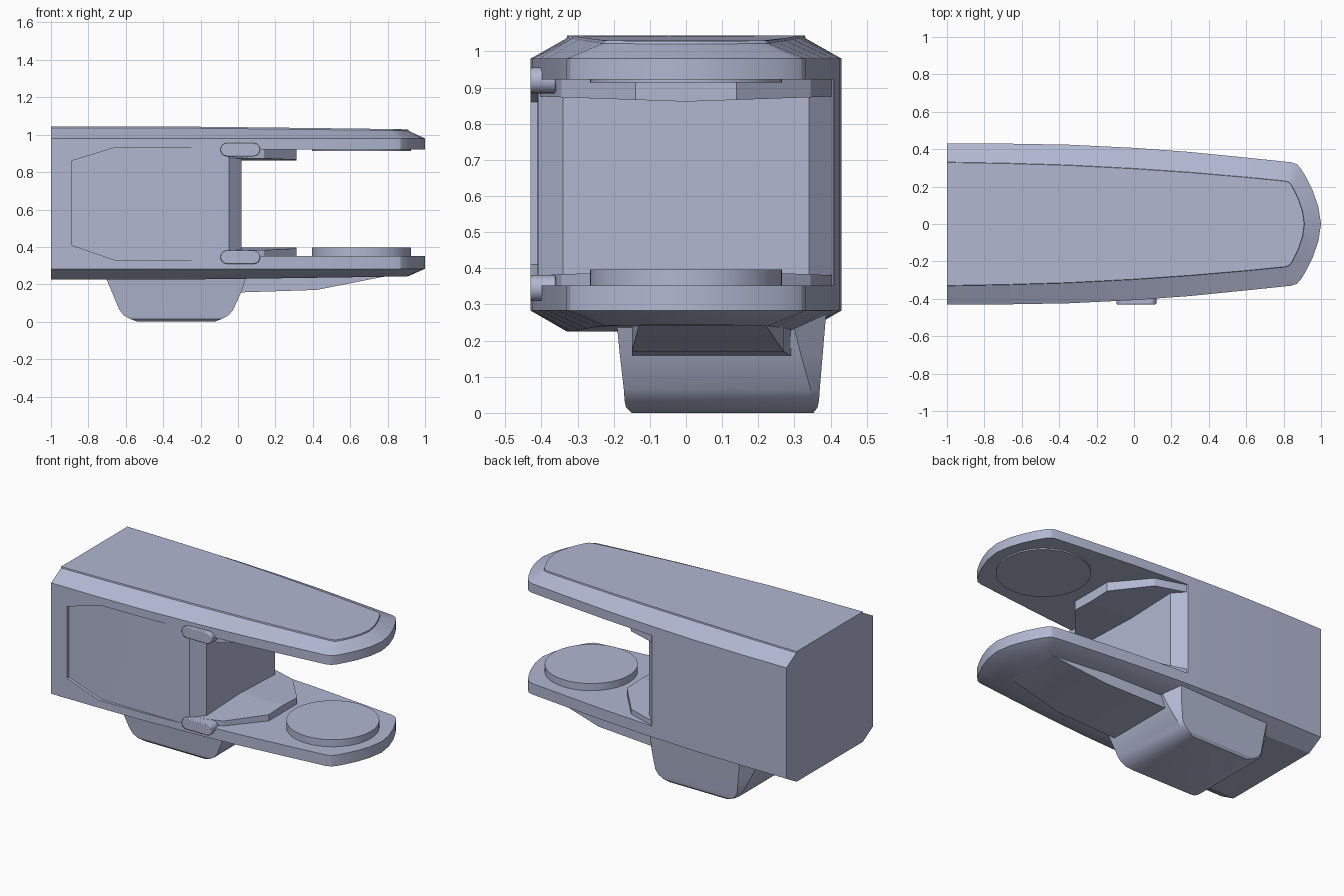
import bpy, bmesh, math

cube = bpy.data.objects.get("Cube")
if cube:
    bpy.data.objects.remove(cube, do_unlink=True)

COLOUR = (0.44, 0.475, 0.64, 1.0)
mat = bpy.data.materials.new("blue_grey")
mat.use_nodes = True
mat.diffuse_color = COLOUR
mat.node_tree.nodes["Principled BSDF"].inputs["Base Color"].default_value = COLOUR


def loft(name, rings):
    """Join equal-length rings of points with quads and cap both ends."""
    bm = bmesh.new()
    vs = [[bm.verts.new(p) for p in ring] for ring in rings]
    n = len(rings[0])
    for a, b in zip(vs, vs[1:]):
        for i in range(n):
            j = (i + 1) % n
            bm.faces.new((a[i], a[j], b[j], b[i]))
    bm.faces.new(vs[0])
    bm.faces.new(vs[-1])
    bmesh.ops.recalc_face_normals(bm, faces=bm.faces)
    me = bpy.data.meshes.new(name)
    bm.to_mesh(me)
    bm.free()
    me.materials.append(mat)
    ob = bpy.data.objects.new(name, me)
    bpy.context.collection.objects.link(ob)
    return ob


def activate(ob):
    bpy.ops.object.select_all(action='DESELECT')
    ob.select_set(True)
    bpy.context.view_layer.objects.active = ob


def cut(ob, cutter):
    cutter.hide_render = True
    mod = ob.modifiers.new("cut", 'BOOLEAN')
    mod.operation = 'DIFFERENCE'
    mod.solver = 'EXACT'
    mod.object = cutter
    activate(ob)
    bpy.ops.object.modifier_apply(modifier=mod.name)
    bpy.data.objects.remove(cutter, do_unlink=True)


def bevel(ob, width, segments=2):
    mod = ob.modifiers.new("bevel", 'BEVEL')
    mod.width = width
    mod.segments = segments
    mod.limit_method = 'ANGLE'
    mod.angle_limit = math.radians(40)


# Main shell: tapered plan outline with chamfered top and bottom rims
half = [(-1, .43), (-.7, .43), (-.35, .424), (0, .407), (.3, .385), (.6, .355),
        (.84, .33), (.87, .32), (.892, .297), (.92, .25), (.955, .18), (.985, .095)]
plan = half + [(1, 0)] + [(x, -y) for x, y in reversed(half)]


def shell_ring(z, inset=0.0, tilt=0.0):
    ring = []
    for x, y in plan:
        ky = 1 - inset * (.235 + .04 * (x + 1))
        dx = .09 * inset * max(0, (x - .76) / .24)
        ring.append((x - dx, y * ky, z + tilt * max(0, x + .3)))
    return ring


shell = loft("body_shell", [
    shell_ring(.225, 1.0, .014), shell_ring(.283), shell_ring(.98),
    shell_ring(1.036, .98, -.012), shell_ring(1.044, 1.0, -.012)])

# Throat opening between the two jaws, with chamfered inner corners
throat = [(1.3, -.6), (-.05, -.6), (-.05, -.41), (.02, -.34),
          (.02, .34), (-.05, .41), (-.05, .6), (1.3, .6)]
cut(shell, loft("throat_cutter", [[(x, y, z) for x, y in throat] for z in (.352, .922)]))

# Shallow recessed panel on the front side
panel = [(-.89, .41), (-.66, .33), (.1, .33), (.1, .93), (-.66, .93), (-.89, .86)]
cut(shell, loft("panel_cutter", [[(x, y, z) for x, z in panel] for y in (-.6, -.411)]))

# Stepped plates at the root of each jaw, slightly crowned along the middle
for name, base, crown, fall in (("lower_jaw_plate", .34, .397, -.04),
                                ("upper_jaw_plate", .935, .861, .035)):
    for side, tag in ((-1, "right"), (1, "left")):
        pts = [(-.1, 0), (.313, 0), (.313, .14), (.14, .345), (-.05, .405), (-.1, .405)]
        loft(f"{name}_{tag}", [
            [(x, side * y, base) for x, y in pts],
            [(x, side * y, crown + fall * y) for x, y in pts]])

# Round pads on the jaws
for name, z0, z1 in (("lower_pad", .34, .397), ("upper_pad", .935, .914)):
    ring = [(.66 + .265 * math.cos(math.tau * i / 64),
             .265 * math.sin(math.tau * i / 64)) for i in range(64)]
    loft(name, [[(x, y, z) for x, y in ring] for z in (z0, z1)])

# Capsule hinge covers on the front side
for name, zc in (("lower_hinge_cover", .345), ("upper_hinge_cover", .92)):
    ring = []
    for cx, start in ((.083, -90), (-.058, 90)):
        for i in range(9):
            a = math.radians(start + 22.5 * i)
            ring.append((cx + .036 * math.cos(a), zc + .036 * math.sin(a)))
    bevel(loft(name, [[(x, y, z) for x, z in ring] for y in (-.36, -.43)]), .005)


# Lower grip: tapering block whose back corners are cut away
def grip_ring(z, x0, x1, y0, y1, c):
    return [(x0, y0, z), (x1, y0, z), (x1, y1 - c, z), (x1 - c * .8, y1, z),
            (x0 + c * .8, y1, z), (x0, y1 - c, z)]


grip = loft("grip", [
    grip_ring(.28, -.725, .06, -.195, .388, .10),
    grip_ring(.16, -.675, .018, -.183, .378, .06),
    grip_ring(.065, -.635, -.025, -.172, .37, .025),
    grip_ring(.035, -.612, -.05, -.17, .368, .02),
    grip_ring(.015, -.578, -.085, -.166, .364, .015),
    grip_ring(.0, -.535, -.125, -.15, .352, .01)])

# Wedge running from the grip under the lower jaw
sections = [(-.08, -.15, .29, .157), (.02, -.15, .29, .157),
            (.42, -.15, .27, .170), (.79, -.13, .22, .243)]
loft("under_jaw_wedge", [[(x, y0, z), (x, y1, z), (x, y1, .27), (x, y0, .27)]
                         for x, y0, y1, z in sections])

# Smooth rounded areas, keep hard edges
for ob in list(bpy.context.collection.objects):
    if ob.type == 'MESH' and mat.name in ob.data.materials:
        activate(ob)
        bpy.ops.object.shade_smooth_by_angle(angle=math.radians(25))
